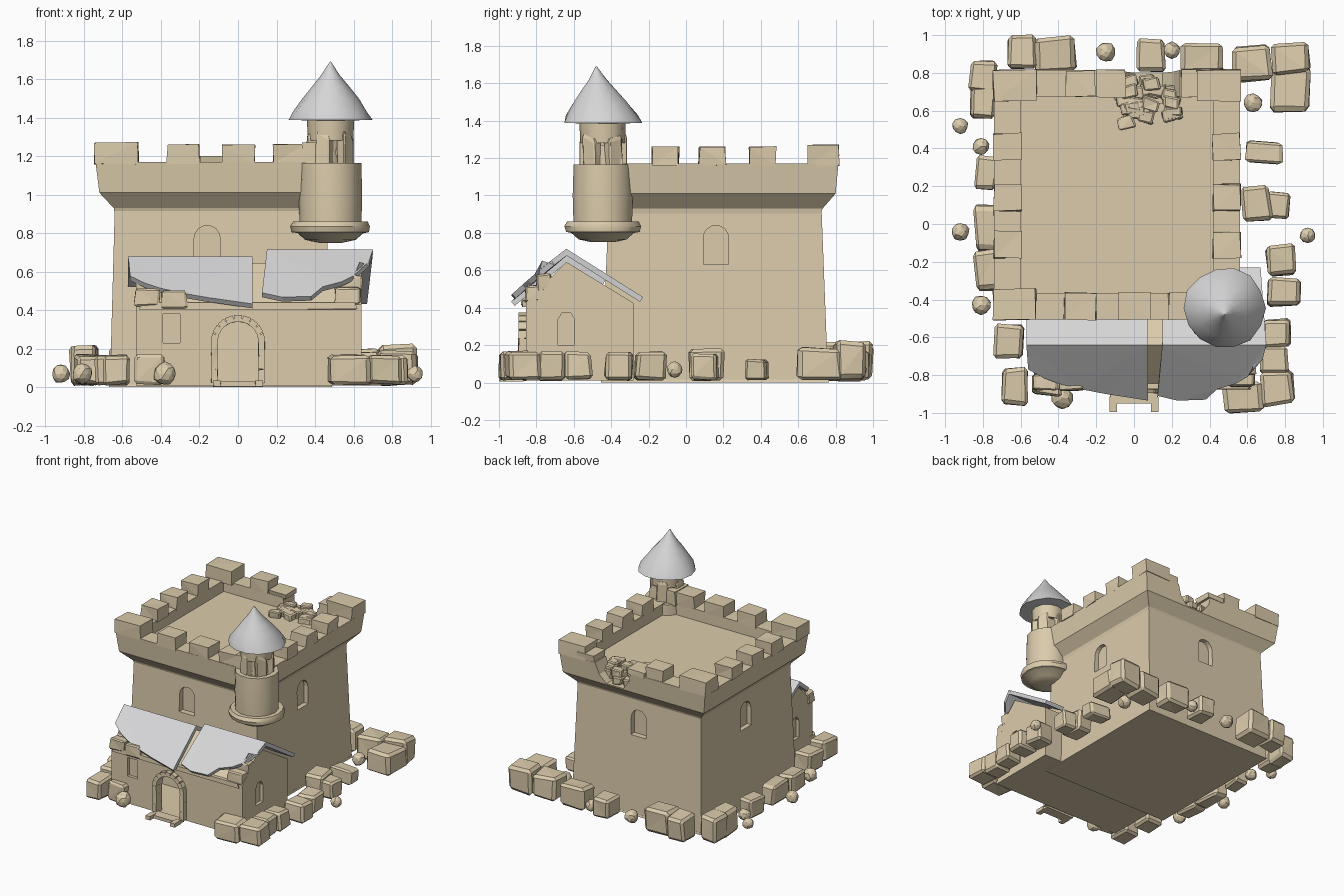
import bpy, bmesh, math, random
from mathutils import Vector, Matrix

if "Cube" in bpy.data.objects:
    bpy.data.objects.remove(bpy.data.objects["Cube"])

random.seed(7)


def material(name, rgb):
    m = bpy.data.materials.new(name)
    m.diffuse_color = (*rgb, 1)
    m.use_nodes = True
    m.node_tree.nodes["Principled BSDF"].inputs["Base Color"].default_value = m.diffuse_color
    return m


STONE = material("sandstone", (0.71, 0.60, 0.41))
SLATE = material("pale slate", (0.67, 0.67, 0.68))


def finish(bm, name, mat=STONE):
    bmesh.ops.recalc_face_normals(bm, faces=bm.faces)
    me = bpy.data.meshes.new(name)
    bm.to_mesh(me)
    bm.free()
    ob = bpy.data.objects.new(name, me)
    bpy.context.collection.objects.link(ob)
    me.materials.append(mat)
    return ob


def cut(ob, cutter):
    mod = ob.modifiers.new("cut", 'BOOLEAN')
    mod.operation, mod.solver, mod.object = 'DIFFERENCE', 'EXACT', cutter
    bpy.context.view_layer.objects.active = ob
    bpy.ops.object.modifier_apply(modifier=mod.name)
    bpy.data.objects.remove(cutter, do_unlink=True)


def prism(name, pts, depth, origin=(0, 0, 0), turn=0.0):
    """Profile in local x,z, pushed along local +y, turned about z."""
    bm = bmesh.new()
    f = bm.faces.new([bm.verts.new((x, 0, z)) for x, z in pts])
    new = bmesh.ops.extrude_face_region(bm, geom=[f])["geom"]
    bmesh.ops.translate(bm, vec=(0, depth, 0), verts=[v for v in new if isinstance(v, bmesh.types.BMVert)])
    bm.transform(Matrix.Translation(origin) @ Matrix.Rotation(turn, 4, 'Z'))
    return finish(bm, name)


def arch(w, z0, z1, n=8):
    r = w / 2
    return [(-r, z0)] + [(-r * math.cos(math.pi * i / n), z1 - r + r * math.sin(math.pi * i / n))
                         for i in range(n + 1)] + [(r, z0)]


def loft(name, rings, mat=STONE):
    """Rectangular rings: (cx, cy, half x, half y, z)."""
    bm = bmesh.new()
    loops = [[bm.verts.new((cx + sx * hx, cy + sy * hy, z))
              for sx, sy in ((-1, -1), (1, -1), (1, 1), (-1, 1))] for cx, cy, hx, hy, z in rings]
    for a, b in zip(loops, loops[1:]):
        for i in range(4):
            bm.faces.new((a[i], a[(i + 1) % 4], b[(i + 1) % 4], b[i]))
    bm.faces.new(loops[0])
    bm.faces.new(loops[-1])
    return finish(bm, name, mat)


def lathe(name, profile, centre, n, mat=STONE, jitter=0.0):
    bm = bmesh.new()
    rings = [[bm.verts.new((centre[0] + r * k * math.cos(2 * math.pi * i / n),
                            centre[1] + r * k * math.sin(2 * math.pi * i / n), z))
              for i in range(n) for k in [1 + random.uniform(-jitter, jitter)]] for r, z in profile]
    for a, b in zip(rings, rings[1:]):
        for i in range(n):
            bm.faces.new((a[i], a[(i + 1) % n], b[(i + 1) % n], b[i]))
    bm.faces.new(rings[0])
    bm.faces.new(rings[-1])
    ob = finish(bm, name, mat)
    ob.data.shade_smooth()
    bpy.context.view_layer.objects.active = ob
    ob.select_set(True)
    bpy.ops.object.shade_smooth_by_angle(angle=math.radians(35))
    ob.select_set(False)
    return ob


def block(name, x, y, z, sx, sy, sz, jitter=0.08, bevel=0.14, spin=0.0):
    """Rough hewn block with z as its underside."""
    bm = bmesh.new()
    bmesh.ops.create_cube(bm, size=1)
    for v in bm.verts:
        v.co += Vector([random.uniform(-jitter, jitter) for _ in range(3)])
    if bevel:
        bmesh.ops.bevel(bm, geom=bm.edges[:], offset=bevel, segments=1, affect='EDGES')
    bmesh.ops.triangulate(bm, faces=bm.faces)
    bm.transform(Matrix.Translation((x, y, z + sz / 2)) @ Matrix.Rotation(spin, 4, 'Z')
                 @ Matrix.Diagonal((sx, sy, sz, 1)))
    return finish(bm, name)


def pebble(name, x, y, r, z):
    bm = bmesh.new()
    bmesh.ops.create_icosphere(bm, subdivisions=2, radius=r)
    for v in bm.verts:
        v.co *= random.uniform(0.92, 1.08)
    bm.transform(Matrix.Translation((x, y, z)))
    return finish(bm, name)


# Keep body with arched window recesses
CX, CY = -0.09, 0.155
keep = loft("keep_walls", [(CX, CY, 0.575, 0.605, 0.01), (CX, CY, 0.55, 0.57, 0.92)])
for ox, oy, turn in ((-0.16, -0.49, 0), (0.54, 0.16, math.pi / 2),
                     (-0.09, 0.80, math.pi), (-0.72, 0.16, -math.pi / 2)):
    cut(keep, prism("window_cutter", arch(0.135, 0.63, 0.84), 0.11, (ox, oy, 0), turn))

# Flared parapet with terrace floor and a broken gap at the back
parapet = loft("parapet", [(CX, CY, 0.55, 0.565, 0.90), (CX, CY, 0.555, 0.575, 0.93), (CX, CY, 0.63, 0.645, 1.01),
                           (CX, CY, 0.65, 0.66, 1.17), (CX, CY, 0.51, 0.52, 1.17), (CX, CY, 0.51, 0.52, 1.08)])
cut(parapet, prism("gap_cutter", [(0.0, 1.02), (0.15, 1.02), (0.21, 1.08), (0.29, 1.3), (-0.09, 1.3), (-0.06, 1.1)],
                   0.5, (0, 0.64, 0)))

# Merlons: corners, then each side
for sx in (-1, 1):
    for sy in (-1, 1):
        block("corner_merlon", CX + sx * 0.54, CY + sy * 0.58, 1.16, 0.225, 0.165, 0.11, 0.03, 0)
for y in (0.41, 0.14, -0.11):
    for sx in (-1, 1):
        block("side_merlon", CX + sx * 0.58, y, 1.16, 0.145, 0.14, 0.1, 0.04, 0)
for x in (-0.285, 0.0, 0.27):
    block("front_merlon", x, -0.435, 1.16, 0.17, 0.14, 0.1, 0.04, 0)
for x, h in ((-0.285, 0.1), (-0.12, 0.04), (0.33, 0.06)):
    block("back_merlon", x, 0.745, 1.16, 0.15, 0.14, h, 0.04, 0)

# Fallen masonry inside the gap
for i in range(24):
    y = random.uniform(0.53, 0.76)
    z = 1.07 if y < 0.65 else 1.02 + random.uniform(0, 0.06)
    block("gap_rubble", random.uniform(-0.06, 0.22), y, z, 0.085, 0.065, 0.06, 0.1, 0.12, random.uniform(-0.3, 0.3))

# Corner turret
T = (0.48, -0.445)
lathe("turret_shaft", [(0.16, 0.83), (0.165, 1.0), (0.16, 1.165), (0.12, 1.165), (0.12, 1.14)], T, 14)
lathe("turret_collar", [(0.06, 0.75), (0.13, 0.765), (0.17, 0.80), (0.20, 0.805), (0.207, 0.835), (0.195, 0.86),
                        (0.15, 0.86)], T, 18, jitter=0.01)
lathe("turret_core", [(0.085, 1.13), (0.07, 1.22), (0.085, 1.33)], T, 9, jitter=0.1)
lathe("turret_lintel", [(0.10, 1.29), (0.118, 1.28), (0.125, 1.40), (0.10, 1.40)], T, 12, jitter=0.03)
for i in range(5):
    a = 2 * math.pi * i / 5 + 0.6
    block("turret_pillar", T[0] + 0.095 * math.cos(a), T[1] + 0.095 * math.sin(a), 1.12, 0.055, 0.085, 0.2,
          0.12, 0.1, a)
roof = lathe("turret_roof", [(0.11, 1.385), (0.215, 1.388), (0.193, 1.43), (0.145, 1.50), (0.097, 1.56),
                             (0.048, 1.62), (0.003, 1.69)], T, 14, SLATE, 0.03)
for v in roof.data.vertices:  # leaning tip
    v.co.y -= 0.035 * max(0, (v.co.z - 1.39) / 0.3)

# Gatehouse: gabled shell, hollow inside, with doorway and windows
RY = -0.64
house = prism("gatehouse_walls", [(-0.855, 0.01), (-0.855, 0.43), (RY, 0.645), (-0.28, 0.425), (-0.28, 0.01)],
              1.17, (0.64, 0, 0), math.pi / 2)
cut(house, prism("hollow_cutter", [(-0.81, 0.02), (-0.81, 0.40), (RY, 0.56), (-0.33, 0.37), (-0.33, 0.02)],
                 1.07, (0.59, 0, 0), math.pi / 2))
cut(house, prism("door_cutter", arch(0.22, 0.02, 0.34), 0.2, (0, -0.95, 0)))
cut(house, prism("window_cutter", [(-0.39, 0.23), (-0.39, 0.38), (-0.3, 0.38), (-0.3, 0.23)], 0.07, (0, -0.9, 0)))
for x, t in ((0.70, math.pi / 2), (-0.59, -math.pi / 2)):
    cut(house, prism("window_cutter", arch(0.09, 0.2, 0.38, 3), 0.085, (x, RY, 0), t))

# Door surround: arch stones, jambs, sill
for i in range(9):
    a = math.pi * (i + 0.5) / 9
    bm = bmesh.new()
    bmesh.ops.create_cube(bm, size=1)
    bm.transform(Matrix.Translation((0.122 * math.cos(a), -0.86, 0.235 + 0.122 * math.sin(a)))
                 @ Matrix.Rotation(-a, 4, 'Y') @ Matrix.Diagonal((0.035, 0.07, 0.041, 1)))
    finish(bm, "arch_stone")
for sx in (-1, 1):
    for k in range(3):
        block("door_jamb", sx * 0.122, -0.86, 0.02 + k * 0.072, 0.035, 0.07, 0.072, 0.04, 0)
    block("door_foot", sx * 0.11, -0.955, 0.005, 0.04, 0.08, 0.03, 0.02, 0)
block("door_sill", 0, -0.91, 0.005, 0.25, 0.08, 0.025, 0.02, 0)

# Eaves beam and stones on the wall corners
block("eaves_beam", 0.05, -0.85, 0.405, 1.1, 0.05, 0.035, 0.02, 0)
for x, y, z in ((-0.47, -0.84, 0.42), (-0.33, -0.84, 0.41), (0.57, -0.82, 0.43), (0.58, -0.76, 0.49),
                (-0.46, -0.74, 0.46)):
    block("eaves_stone", x, y, z, 0.13, 0.08, 0.09, 0.06, 0.1)


# Ragged roof sheets, laid over the gable
def sheet(name, ridge, pts):
    bm = bmesh.new()
    height = lambda y: ridge - (0.75 * (RY - y) + 0.3 * (RY - y) ** 2 if y < RY else 0.63 * (y - RY))
    bm.faces.new([bm.verts.new((x, y, height(y))) for x, y in pts])
    bmesh.ops.triangulate(bm, faces=bm.faces)
    ob = finish(bm, name, SLATE)
    if ob.data.polygons[0].normal.z < 0:
        ob.data.flip_normals()
    mod = ob.modifiers.new("thickness", 'SOLIDIFY')
    mod.thickness = 0.03
    mod.offset = -1


sheet("left_roof_front", 0.68, [(-0.57, RY), (-0.56, -0.77), (-0.48, -0.815), (-0.4, -0.845), (-0.28, -0.875),
                                (-0.15, -0.90), (-0.02, -0.92), (0.075, -0.935), (0.075, RY)])
sheet("left_roof_back", 0.68, [(-0.57, RY), (0.075, RY), (0.075, -0.43), (-0.57, -0.43)])
sheet("right_roof_front", 0.715, [(0.15, RY), (0.125, -0.91), (0.23, -0.935), (0.38, -0.93), (0.44, -0.875),
                                  (0.54, -0.845), (0.6, -0.81), (0.63, -0.75), (0.68, -0.72), (0.70, RY)])
sheet("right_roof_back", 0.715, [(0.15, RY), (0.70, RY), (0.67, -0.23), (0.50, -0.23), (0.48, -0.43), (0.15, -0.43)])

# Fallen blocks round the base: x, y, width, depth, height
for x, y, sx, sy, h in ((-.80, .78, .14, .17, .2), (-.80, .65, .14, .17, .2), (-.78, .27, .11, .18, .14),
                        (-.78, -.02, .12, .24, .15), (-.78, -.25, .13, .21, .15), (-.66, -.62, .15, .18, .15),
                        (-.63, -.86, .14, .19, .15), (-.46, -.85, .15, .11, .15), (.58, -.92, .21, .15, .15),
                        (.76, -.87, .17, .17, .15), (.75, -.58, .15, .15, .15), (.74, -.72, .15, .14, .15),
                        (.78, -.19, .15, .16, .15), (.79, -.36, .17, .15, .15), (.65, .11, .15, .18, .17),
                        (.76, .10, .12, .13, .14), (.69, .38, .19, .11, .11), (.83, .72, .2, .25, .17),
                        (.83, .88, .19, .16, .21), (.62, .85, .2, .18, .18), (.36, .88, .22, .15, .18),
                        (.09, .89, .15, .18, .16), (-.42, .90, .21, .19, .2), (-.59, .91, .15, .17, .19)):
    block("fallen_block", x, y, 0.015, sx, sy, h, 0.06, 0.11, random.uniform(-0.12, 0.12))
for x, y, r in ((-.92, .52, .042), (-.81, .41, .045), (-.92, -.04, .048), (-.81, -.43, .052), (-.38, -.92, .06),
                (.92, -.06, .042), (.63, .64, .05), (.20, .92, .045), (-.15, .91, .052)):
    pebble("fallen_stone", x, y, r, 0.07)

# Ground sill under the keep
loft("foundation", [(CX, CY, 0.58, 0.61, 0.0), (CX, CY, 0.576, 0.606, 0.015)])
